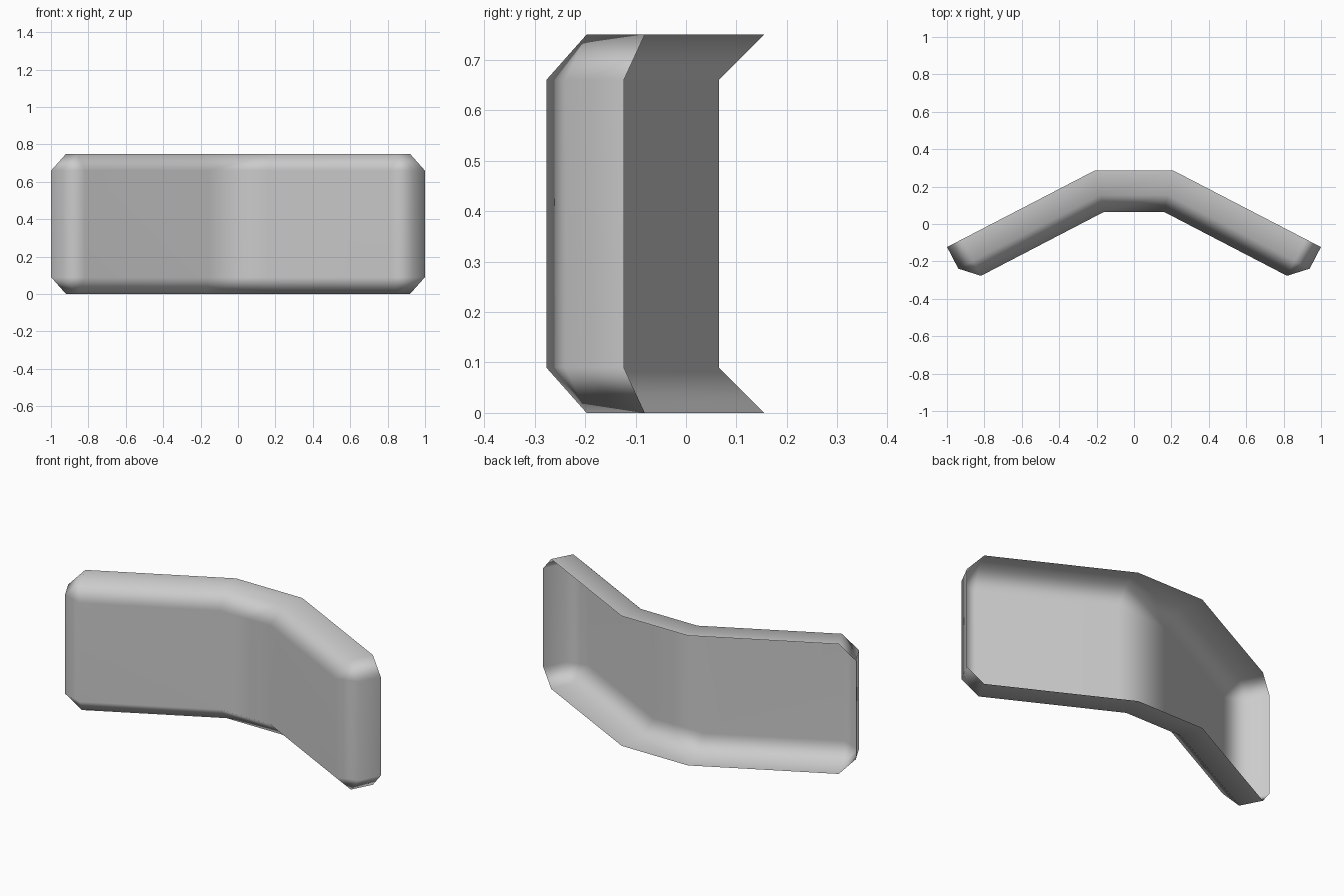
import bpy
import bmesh
from mathutils import Vector

cube = bpy.data.objects.get("Cube")
if cube:
    bpy.data.objects.remove(cube)

HEIGHT, CHAMFER, DEPTH = 0.75, 0.09, 0.22
BEND = Vector((0.16, 0.065))            # front face corner at the bend
TIP = Vector((0.818, -0.277))           # front face corner at the wing tip
along = (TIP - BEND).normalized()
back = Vector((-along.y, along.x))      # points from the front face to the rim
mitre = Vector((0.235, 1.0))            # direction of the bend seam


def ring(depth, grow):
    """Twelve-sided loop around the panel at a depth behind the front face."""
    bend, tip = BEND + mitre * depth, TIP + back * depth
    end = tip + along * grow
    low, high = CHAMFER - grow, HEIGHT - CHAMFER + grow
    half = [(bend, high), (tip, high), (end, HEIGHT - CHAMFER),
            (end, CHAMFER), (tip, low), (bend, low)]
    right = [(p.x, p.y, z) for p, z in half]
    left = [(-x, y, z) for x, y, z in reversed(right)]
    return right + left


# Bent open-backed panel: front face, chamfer, then a rim
bm = bmesh.new()
loops = [[bm.verts.new(co) for co in ring(d, g)]
         for d, g in ((0, 0), (CHAMFER, CHAMFER), (DEPTH, CHAMFER))]
for a, b in zip(loops, loops[1:]):
    for i in range(len(a)):
        j = (i + 1) % len(a)
        bm.faces.new((a[i], a[j], b[j], b[i]))

# Three front faces: two wings and the middle
f = loops[0]
bm.faces.new((f[0], f[5], f[4], f[1]))
bm.faces.new((f[11], f[6], f[5], f[0]))
bm.faces.new((f[10], f[7], f[6], f[11]))
bmesh.ops.remove_doubles(bm, verts=bm.verts, dist=0.0005)
bmesh.ops.recalc_face_normals(bm, faces=bm.faces)

# Make the middle face point to the front
bm.faces.ensure_lookup_table()
middle = min(bm.faces, key=lambda q: abs(q.calc_center_median().x)
             + abs(q.calc_center_median().z - HEIGHT / 2))
if middle.normal.y > 0:
    bmesh.ops.reverse_faces(bm, faces=bm.faces)

mesh = bpy.data.meshes.new("bent_panel")
bm.to_mesh(mesh)
bm.free()
panel = bpy.data.objects.new("bent_panel", mesh)
bpy.context.collection.objects.link(panel)

# Plain grey
grey = bpy.data.materials.new("plain_grey")
grey.use_nodes = True
colour = (0.6, 0.6, 0.6, 1)
grey.diffuse_color = colour
grey.node_tree.nodes["Principled BSDF"].inputs["Base Color"].default_value = colour
mesh.materials.append(grey)

# Smooth shading that stays flat on the large faces
mesh.shade_smooth()
weighted = panel.modifiers.new("weighted_normals", "WEIGHTED_NORMAL")
weighted.weight = 80
